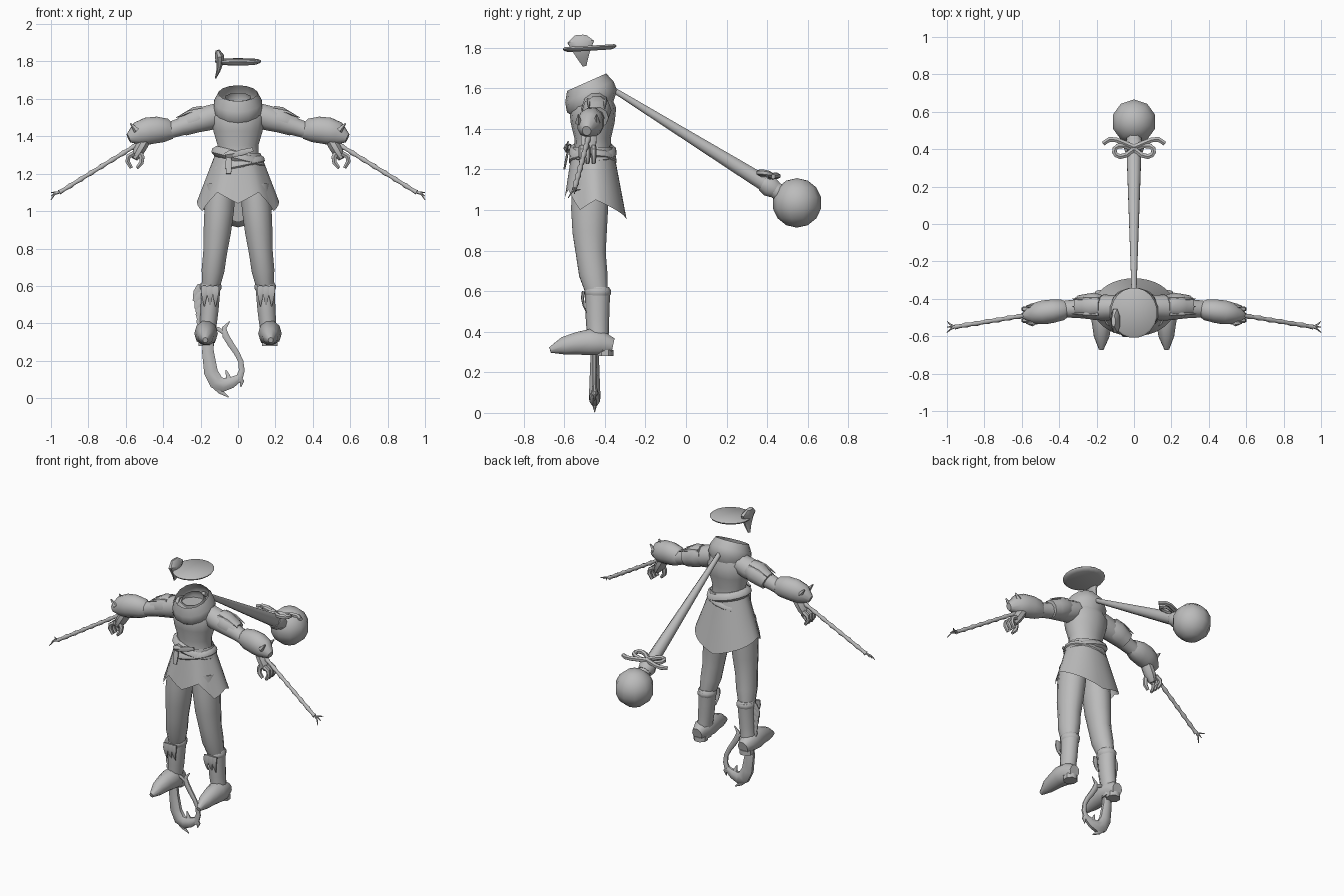
import bpy
import bmesh
from math import sin, cos, pi, radians
from mathutils import Vector

X_AXIS, Y_AXIS, Z_AXIS = Vector((1, 0, 0)), Vector((0, 1, 0)), Vector((0, 0, 1))
parts = []

if "Cube" in bpy.data.objects:
    bpy.data.objects.remove(bpy.data.objects["Cube"], do_unlink=True)

# One plain material
grey = bpy.data.materials.new("plain_grey")
grey.use_nodes = True
grey.diffuse_color = (0.5, 0.5, 0.5, 1)
grey.node_tree.nodes["Principled BSDF"].inputs["Base Color"].default_value = grey.diffuse_color


def finish(name, bm, mirror=False):
    """Turn a bmesh into a named object, optionally mirrored across x."""
    bmesh.ops.recalc_face_normals(bm, faces=bm.faces)
    mesh = bpy.data.meshes.new(name)
    bm.to_mesh(mesh)
    bm.free()
    mesh.materials.append(grey)
    obj = bpy.data.objects.new(name, mesh)
    bpy.context.scene.collection.objects.link(obj)
    if mirror:
        modifier = obj.modifiers.new("mirror", "MIRROR")
        modifier.use_mirror_merge = False
    parts.append(obj)


def bridge(bm, rings):
    """Join each ring of vertices to the next with quads."""
    for low, high in zip(rings, rings[1:]):
        for i in range(len(low)):
            bm.faces.new((low[i - 1], low[i], high[i], high[i - 1]))


def bezier(path, t):
    """Point at t on the curve steered by the control points."""
    points = [Vector(p) for p in path]
    while len(points) > 1:
        points = [a.lerp(b, t) for a, b in zip(points, points[1:])]
    return points[0]


def sweep(name, path, radii, depth=1.0, sides=10, ref=Y_AXIS, axis=None,
          mirror=False, floor=None, open_end=False):
    """Loft evenly spaced ellipses along a curve; depth scales them along ref."""
    bm = bmesh.new()
    last = len(radii) - 1
    centres = [bezier(path, k / last) for k in range(last + 1)]
    rings = []
    for k, radius in enumerate(radii):
        along = centres[min(k + 1, last)] - centres[max(k - 1, 0)]
        tangent = Vector(axis or along).normalized()
        u = tangent.cross(ref).normalized()
        v = u.cross(tangent) * depth
        ring = []
        for i in range(sides):
            angle = 2 * pi * (i + 0.5) / sides
            co = centres[k] + (u * cos(angle) + v * sin(angle)) * radius
            if floor:
                co.z = max(co.z, floor)
            ring.append(bm.verts.new(co))
        rings.append(ring)
    bridge(bm, rings)
    bm.faces.new(rings[0])
    if not open_end:
        bm.faces.new(rings[-1])
    finish(name, bm, mirror)


# Hat disc and its plume
sweep("hat_brim", [(0, -.475, 1.785), (0, -.475, 1.81)], [.1, .12, .125, .115],
      depth=1.08, sides=20, axis=(0, -.06, 1))
sweep("hat_plume", [(-.12, -.5, 1.71), (-.08, -.52, 1.8), (-.11, -.52, 1.86)],
      [.004, .012, .02, .027, .012], depth=2.6, sides=8)

# Open cowl with an inner collar
sweep("cowl", [(0, -.45, 1.49), (0, -.47, 1.56), (0, -.49, 1.63)],
      [.1, .135, .13, .105], sides=14, axis=(0, -.4, .9), open_end=True)
sweep("collar_fold", [(0, -.46, 1.54), (0, -.48, 1.61)], [.06, .08, .07],
      axis=(0, -.3, .9), open_end=True)

# Torso
sweep("torso", [(0, -.46, 1.2), (0, -.46, 1.58)],
      [.14, .115, .112, .135, .145, .1], depth=.8, sides=14)

# Flared tunic with a pointed hem, longer at the back
HEM = [(0, 1.04), (30, 1.1), (60, 1), (90, 1.05), (130, 1), (180, .94)]


def hem_height(degrees):
    for (a, low), (b, high) in zip(HEM, HEM[1:]):
        if degrees <= b:
            return low + (high - low) * (degrees - a) / (b - a)


bm = bmesh.new()
rings = [[], [], []]
for i in range(36):
    angle = 2 * pi * i / 36
    degrees = min(i, 36 - i) * 10
    for k, ring in enumerate(rings):
        t = k / 2
        z = 1.31 + (hem_height(degrees) - 1.31) * t
        width, reach = .12 + .1 * t, .1 + .055 * t
        ring.append(bm.verts.new((width * sin(angle), .015 * t - .46 - reach * cos(angle), z)))
bridge(bm, rings)
finish("tunic_skirt", bm)

# Crossed sashes with a front knot and hanging ends
for name, tilt, z in (("sash_upper", .25, 1.29), ("sash_lower", -.2, 1.25)):
    sweep(name, [(0, -.46, z - .03), (0, -.46, z + .03)], [.13, .15, .145, .12],
          depth=.8, sides=16, axis=(tilt, 0, 1))
sweep("sash_knot", [(-.07, -.58, 1.3), (-.01, -.58, 1.31)], [.012, .025, .012], sides=6)
sweep("sash_end", [(-.05, -.58, 1.3), (-.05, -.6, 1.2)], [.015, .02, .015], depth=.3, sides=6)
sweep("sash_tail", [(-.03, -.59, 1.3), (.08, -.58, 1.33)], [.015, .018, .012], depth=.4, sides=6)

# Legs and boots
sweep("trouser_leg", [(.09, -.47, 1.14), (.115, -.49, .8), (.145, -.44, .6)],
      [.08, .082, .076, .066, .063, .05], depth=1.15, sides=12, mirror=True)
sweep("boot_cuff", [(.145, -.435, .62), (.145, -.435, .57)], [.05, .06, .06, .05],
      depth=1.1, mirror=True)
sweep("boot_shaft", [(.145, -.435, .61), (.15, -.44, .45), (.17, -.43, .3)],
      [.055, .052, .05, .046, .05], depth=1.15, mirror=True)
sweep("boot_foot", [(.17, -.36, .33), (.17, -.5, .37), (.175, -.67, .31)],
      [.04, .065, .07, .058, .046, .015], depth=.9, ref=X_AXIS, mirror=True, floor=.285)
sweep("boot_heel", [(.17, -.4, .31), (.17, -.4, .28)], [.045, .045], sides=8, mirror=True)

# Pointed flaps on the shins, and a ragged fringe beside the right boot
for x in (.12, .15, .18):
    sweep("boot_flap", [(x, -.505, .6), (x, -.52, .55), (x, -.49, .49)],
          [.02, .02, .012, .002], depth=.4, sides=6, mirror=True)
for k in range(5):
    z = .6 - .04 * k
    sweep("side_fringe", [(-.18, -.44, z), (-.22, -.44, z), (-.24 + .01 * k, -.44, z - .08)],
          [.02, .025, .018, .003], depth=.3, sides=6)

# Arms
sweep("upper_sleeve", [(.09, -.445, 1.52), (.37, -.455, 1.43)],
      [.065, .07, .06, .05, .045], mirror=True)
sweep("shoulder_shell", [(.17, -.44, 1.51), (.3, -.44, 1.455)],
      [.06, .073, .066, .058], mirror=True)
for y in (-.48, -.44, -.4):
    sweep("shoulder_spike", [(.19, y, 1.54), (.26, y, 1.54), (.33, y, 1.5)],
          [.014, .01, .002], sides=5, mirror=True)
sweep("forearm_guard", [(.34, -.455, 1.42), (.45, -.465, 1.46), (.585, -.49, 1.39)],
      [.035, .065, .073, .075, .066, .025], depth=.88, sides=12, mirror=True)
for y in (-.53, -.44):
    sweep("guard_spike", [(.54, y, 1.43), (.575, y, 1.47)], [.018, .004], sides=5, mirror=True)

# Curled hands
sweep("palm", [(.49, -.475, 1.39), (.555, -.485, 1.28)], [.03, .033, .032, .02],
      depth=1.25, sides=8, mirror=True)
for y in (-.515, -.485, -.455):
    sweep("finger", [(.555, y, 1.31), (.62, y, 1.29), (.57, y, 1.23)],
          [.015, .015, .014, .01], sides=6, mirror=True)
sweep("thumb", [(.53, -.5, 1.32), (.49, -.51, 1.27), (.54, -.51, 1.23)],
      [.016, .016, .014, .01], sides=6, mirror=True)

# Jointed rods with barbed tips
tip = Vector((.955, -.55, 1.1))
sweep("rod", [(.5, -.475, 1.38), tip], [.015, .011, .011] * 8 + [.014], sides=8, mirror=True)
for bend in (-1, 0, 1):
    sweep("rod_barb", [tip, tip + Vector((.03, .01 * bend, 0)),
                       tip + Vector((.045, .03 * bend, .02 * bend - .02))],
          [.006, .005, .002], sides=5, mirror=True)


# Curved lyre-shaped blade below the right boot, flat in y
def lyre(name, outline, radii):
    sweep(name, [(x, -.45, z) for x, z in outline], radii, depth=.7, sides=8)


lyre("lyre_body", [(-.16, .42), (-.18, 0), (-.08, .05), (.01, .11)],
     [.02, .034, .04, .043, .04, .032, .02])
lyre("lyre_horn", [(0, .09), (.06, .2), (0, .25), (-.14, .36), (-.045, .41)],
     [.022, .017, .015, .016, .018, .019, .013, .003])
lyre("lyre_bar", [(-.16, .375), (-.1, .38), (-.06, .34)], [.012, .012, .012])
lyre("lyre_spike", [(-.13, .08), (-.1, .03), (-.05, .005)], [.025, .015, .003])
lyre("lyre_hook", [(0, .11), (.035, .09), (.015, .06)], [.022, .014, .003])
lyre("lyre_thorn", [(-.05, .09), (-.05, .12), (-.065, .15)], [.02, .012, .003])

# Trailing hood tail with its round end
sweep("hood_tail", [(0, -.37, 1.6), (0, .47, 1.08)], [.014, .022, .03, .038, .045],
      sides=8, ref=X_AXIS)
bm = bmesh.new()
bmesh.ops.create_uvsphere(bm, u_segments=10, v_segments=7, radius=.122)
bmesh.ops.translate(bm, verts=bm.verts, vec=(0, .547, 1.035))
finish("tail_ball", bm)

# Bow tied round the tail
sweep("bow_band", [(0, .38, 1.135), (0, .44, 1.1)], [.045, .055, .045], ref=X_AXIS)
sweep("bow_loop", [(0, .4, 1.17), (.12, .28, 1.2), (.16, .48, 1.18), (0, .4, 1.16)],
      [.015] * 9, sides=6, ref=Z_AXIS, mirror=True)
sweep("bow_end", [(0, .41, 1.165), (.08, .44, 1.17), (.12, .48, 1.17), (.165, .43, 1.165)],
      [.017, .016, .015, .015, .013], sides=6, ref=Z_AXIS, mirror=True)

# Smooth shading that keeps hard edges
bpy.ops.object.select_all(action="DESELECT")
for obj in parts:
    obj.select_set(True)
bpy.context.view_layer.objects.active = parts[0]
bpy.ops.object.shade_smooth_by_angle(angle=radians(45))
